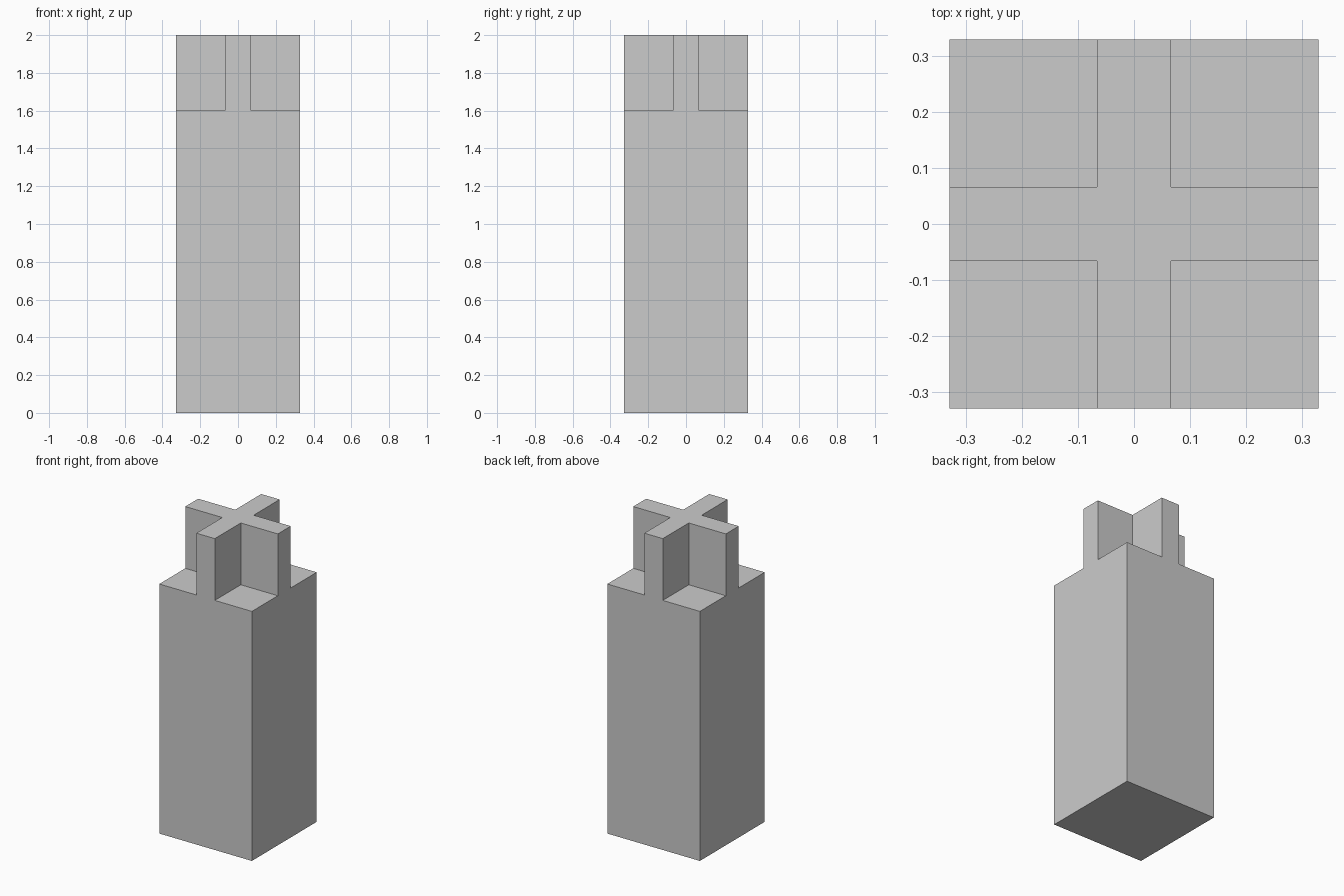
import bpy, bmesh, math

if "Cube" in bpy.data.objects:
    bpy.data.objects.remove(bpy.data.objects["Cube"])

HALF, ARM = 0.329, 0.0655      # half width of post, half thickness of cross arms
LEDGE, TOP = 1.603, 2.0        # height of shoulder, full height


def raise_faces(bm, faces, height):
    """Extrude faces straight up and return the new cap faces."""
    geom = bmesh.ops.extrude_face_region(bm, geom=faces)["geom"]
    for v in geom:
        if isinstance(v, bmesh.types.BMVert):
            v.co.z += height
    return [f for f in geom if isinstance(f, bmesh.types.BMFace)]


bm = bmesh.new()

# Square footprint split 3 x 3 so the cross can be raised from it
steps = [-HALF, -ARM, ARM, HALF]
grid = [[bm.verts.new((x, y, 0)) for y in steps] for x in steps]
base = [bm.faces.new((grid[i][j], grid[i + 1][j], grid[i + 1][j + 1], grid[i][j + 1]))
        for i in range(3) for j in range(3)]

# Post body, then the cross-shaped tenon
caps = raise_faces(bm, base, LEDGE)
cross = []
for f in caps:
    c = f.calc_center_median()
    if min(abs(c.x), abs(c.y)) < ARM:
        cross.append(f)
raise_faces(bm, cross, TOP - LEDGE)

# Merge coplanar faces into clean flat sides
bmesh.ops.recalc_face_normals(bm, faces=bm.faces[:])
bmesh.ops.dissolve_limit(bm, angle_limit=math.radians(1),
                         verts=bm.verts[:], edges=bm.edges[:])

mesh = bpy.data.meshes.new("post_with_cross_tenon")
bm.to_mesh(mesh)
bm.free()
bpy.context.collection.objects.link(bpy.data.objects.new("post_with_cross_tenon", mesh))
